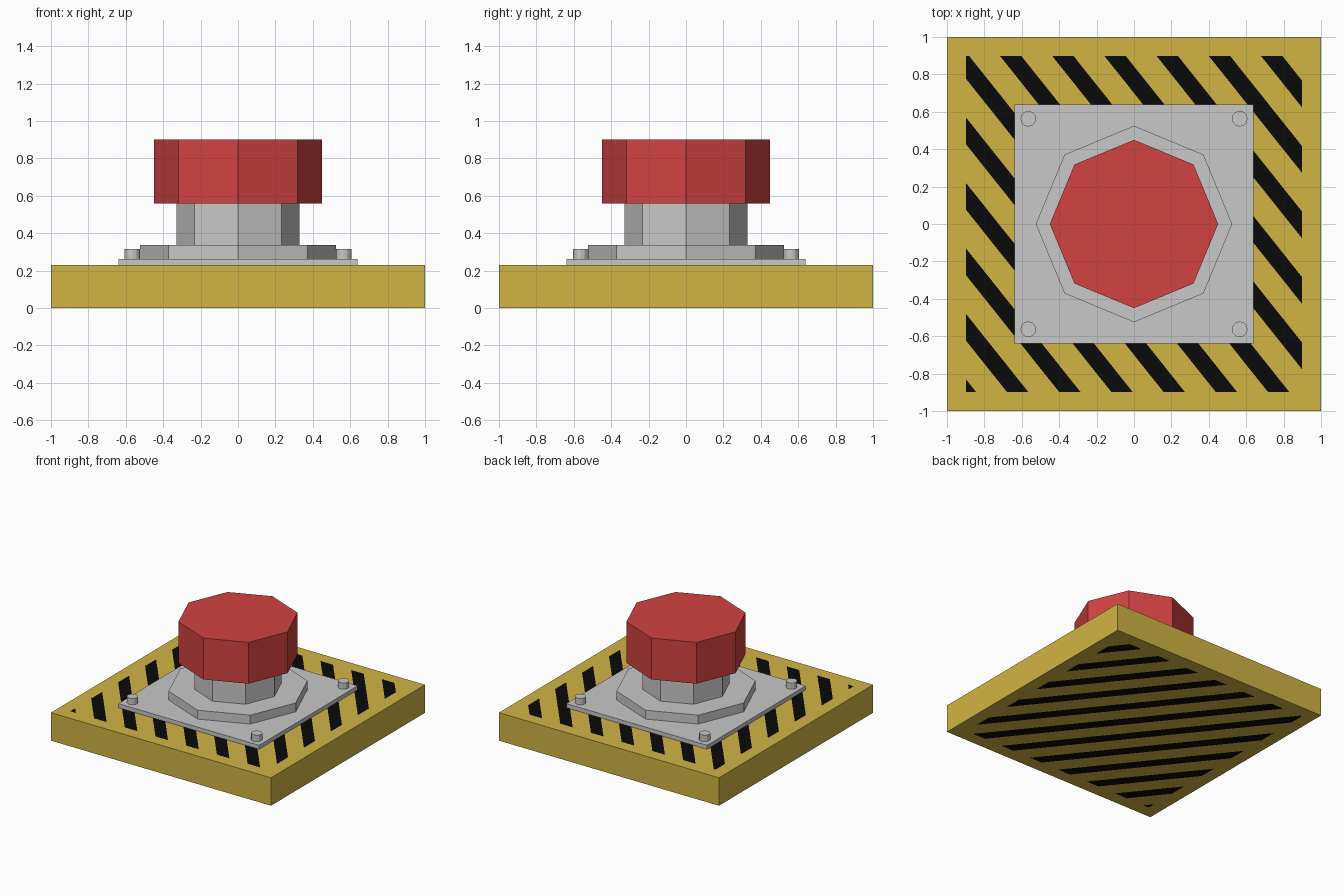
import bpy, bmesh, math
from mathutils import Vector

if "Cube" in bpy.data.objects:
    bpy.data.objects.remove(bpy.data.objects["Cube"])


def material(name, rgb):
    m = bpy.data.materials.new(name)
    m.diffuse_color = (*rgb, 1)
    m.use_nodes = True
    m.node_tree.nodes["Principled BSDF"].inputs["Base Color"].default_value = m.diffuse_color
    return m


yellow = material("warning yellow", (0.64, 0.455, 0.057))
black = material("stripe black", (0.003, 0.003, 0.003))
grey = material("metal grey", (0.58, 0.58, 0.58))
red = material("button red", (0.65, 0.055, 0.055))


def add_object(name, bm, *mats):
    me = bpy.data.meshes.new(name)
    bm.to_mesh(me)
    bm.free()
    for m in mats:
        me.materials.append(m)
    ob = bpy.data.objects.new(name, me)
    bpy.context.collection.objects.link(ob)
    return ob


def box(size, z0, z1):
    bm = bmesh.new()
    bmesh.ops.create_cube(bm, size=1)
    bmesh.ops.scale(bm, vec=(size, size, z1 - z0), verts=bm.verts)
    bmesh.ops.translate(bm, vec=(0, 0, (z0 + z1) / 2), verts=bm.verts)
    return bm


def prism(name, sides, r, z0, z1, mat, x=0, y=0):
    bm = bmesh.new()
    rings = [[bm.verts.new((x + r * math.cos(2 * math.pi * i / sides),
                            y + r * math.sin(2 * math.pi * i / sides), z))
              for i in range(sides)] for z in (z0, z1)]
    bm.faces.new(rings[0][::-1])
    bm.faces.new(rings[1])
    for i in range(sides):
        j = (i + 1) % sides
        bm.faces.new((rings[0][i], rings[0][j], rings[1][j], rings[1][i]))
    return add_object(name, bm, mat)


# Base slab with diagonal warning stripes cut into its top and bottom faces
SLOPE, PERIOD, WIDTH, START = 1.254, 0.35, 0.143, 0.0
bm = box(2.0, 0, 0.23)
caps = [f for f in bm.faces if abs(f.normal.z) > 0.5]
bmesh.ops.inset_individual(bm, faces=caps, thickness=0.103, use_even_offset=True)


def inner_faces():
    return [f for f in bm.faces if abs(f.normal.z) > 0.5
            and all(max(abs(v.co.x), abs(v.co.y)) < 0.95 for v in f.verts)]


for k in range(-6, 6):
    for c in (START + k * PERIOD, START + k * PERIOD + WIDTH):
        faces = inner_faces()
        geom = set(faces)
        for f in faces:
            geom.update(f.edges)
            geom.update(f.verts)
        bmesh.ops.bisect_plane(bm, geom=list(geom), dist=1e-5,
                               plane_co=Vector((0, c, 0)),
                               plane_no=Vector((SLOPE, 1, 0)))
for f in inner_faces():
    p = f.calc_center_median()
    if (p.y + SLOPE * p.x - START) % PERIOD < WIDTH:
        f.material_index = 1
add_object("base", bm, yellow, black)

# Metal mounting plate, flange and neck
add_object("mounting_plate", box(1.28, 0.23, 0.263), grey)
prism("flange", 8, 0.525, 0.262, 0.336, grey)
prism("neck", 8, 0.33, 0.335, 0.562, grey)

# Push button
prism("button_cap", 8, 0.45, 0.56, 0.90, red)

# Corner bolts
for sx in (-1, 1):
    for sy in (-1, 1):
        prism("bolt", 12, 0.042, 0.262, 0.315, grey, sx * 0.565, sy * 0.563)
